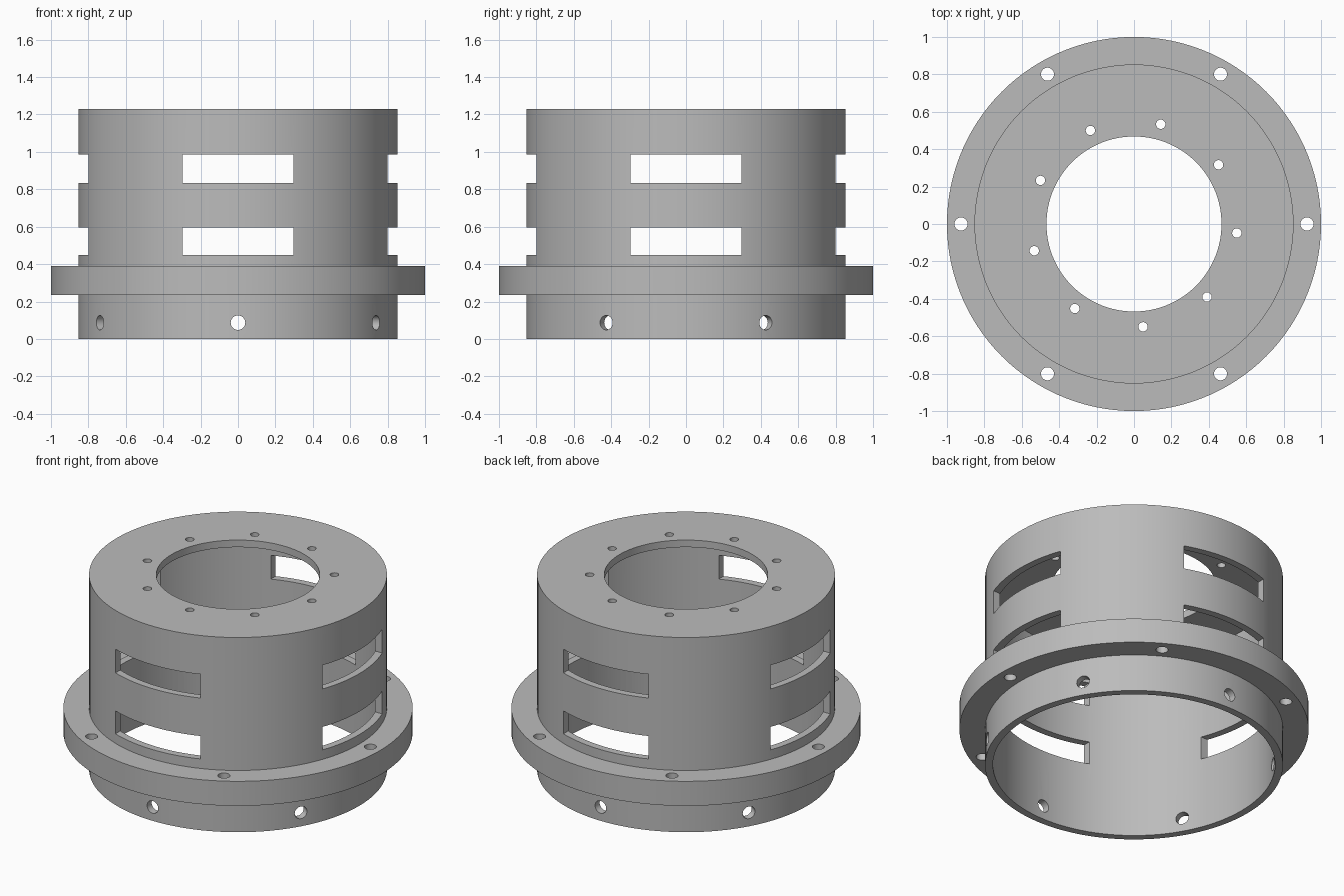
import bpy, bmesh
from math import radians, cos, sin, pi
from mathutils import Matrix, Vector

SEGMENTS = 120
WALL, BORE, FLANGE, MOUTH = 0.853, 0.808, 1.0, 0.468
HEIGHT, PLATE_UNDERSIDE = 1.23, 1.185
FLANGE_LOW, FLANGE_HIGH = 0.235, 0.39

default = bpy.data.objects.get("Cube")
if default:
    bpy.data.objects.remove(default, do_unlink=True)

grey = bpy.data.materials.new("machined grey")
grey.use_nodes = True
colour = (0.5, 0.5, 0.5, 1)
grey.diffuse_color = colour
grey.node_tree.nodes["Principled BSDF"].inputs["Base Color"].default_value = colour


def make_object(name, bm):
    bmesh.ops.recalc_face_normals(bm, faces=bm.faces)
    mesh = bpy.data.meshes.new(name)
    bm.to_mesh(mesh)
    bm.free()
    mesh.materials.append(grey)
    obj = bpy.data.objects.new(name, mesh)
    bpy.context.collection.objects.link(obj)
    return obj


def lathe(name, profile):
    """Revolve a closed (radius, z) profile around the z axis."""
    bm = bmesh.new()
    rings = []
    for i in range(SEGMENTS):
        a = 2 * pi * i / SEGMENTS
        rings.append([bm.verts.new((r * cos(a), r * sin(a), z)) for r, z in profile])
    for i, ring in enumerate(rings):
        following = rings[(i + 1) % SEGMENTS]
        for j in range(len(profile)):
            k = (j + 1) % len(profile)
            bm.faces.new((ring[j], following[j], following[k], ring[k]))
    return make_object(name, bm)


def drill(bm, angle, distance, z, radius, depth, sideways=False):
    """Add one drill, upright or pointing outwards."""
    turn = Matrix.Rotation(radians(angle), 4, 'Z')
    tilt = Matrix.Rotation(pi / 2, 4, 'Y') if sideways else Matrix()
    place = turn @ Matrix.Translation(Vector((distance, 0, z))) @ tilt
    bmesh.ops.create_cone(bm, cap_ends=True, segments=24, radius1=radius,
                          radius2=radius, depth=depth, matrix=place)


# Hollow housing: skirt, flange, upper wall and top plate in one profile
housing = lathe("housing", [
    (BORE, 0), (WALL, 0), (WALL, FLANGE_LOW), (FLANGE, FLANGE_LOW),
    (FLANGE, FLANGE_HIGH), (WALL, FLANGE_HIGH), (WALL, HEIGHT),
    (MOUTH, HEIGHT), (MOUTH, PLATE_UNDERSIDE), (BORE, PLATE_UNDERSIDE)])

cuts = bmesh.new()

# Two rows of windows on four sides
for side in range(4):
    turn = Matrix.Rotation(side * pi / 2, 4, 'Z')
    for low, high in ((0.45, 0.595), (0.835, 0.985)):
        place = (turn @ Matrix.Translation(Vector((0.8, 0, (low + high) / 2)))
                 @ Matrix.Diagonal((0.4, 0.594, high - low, 1)))
        bmesh.ops.create_cube(cuts, size=1, matrix=place)

# Flange bolt holes and skirt screw holes
for i in range(6):
    drill(cuts, i * 60, 0.925, 0.31, 0.035, 0.4)
    drill(cuts, 30 + i * 60, 0.83, 0.087, 0.039, 0.3, sideways=True)

# Ring of small holes in the top plate
for i in range(9):
    drill(cuts, -5 + i * 40, 0.552, 1.21, 0.025, 0.2)

cutter = make_object("cutter", cuts)
cutter.hide_render = True
boolean = housing.modifiers.new("openings", 'BOOLEAN')
boolean.operation = 'DIFFERENCE'
boolean.solver = 'EXACT'
boolean.object = cutter

bpy.ops.object.select_all(action='DESELECT')
housing.select_set(True)
bpy.context.view_layer.objects.active = housing
bpy.ops.object.modifier_apply(modifier=boolean.name)
bpy.data.objects.remove(cutter, do_unlink=True)
bpy.ops.object.shade_smooth_by_angle(angle=radians(30))
